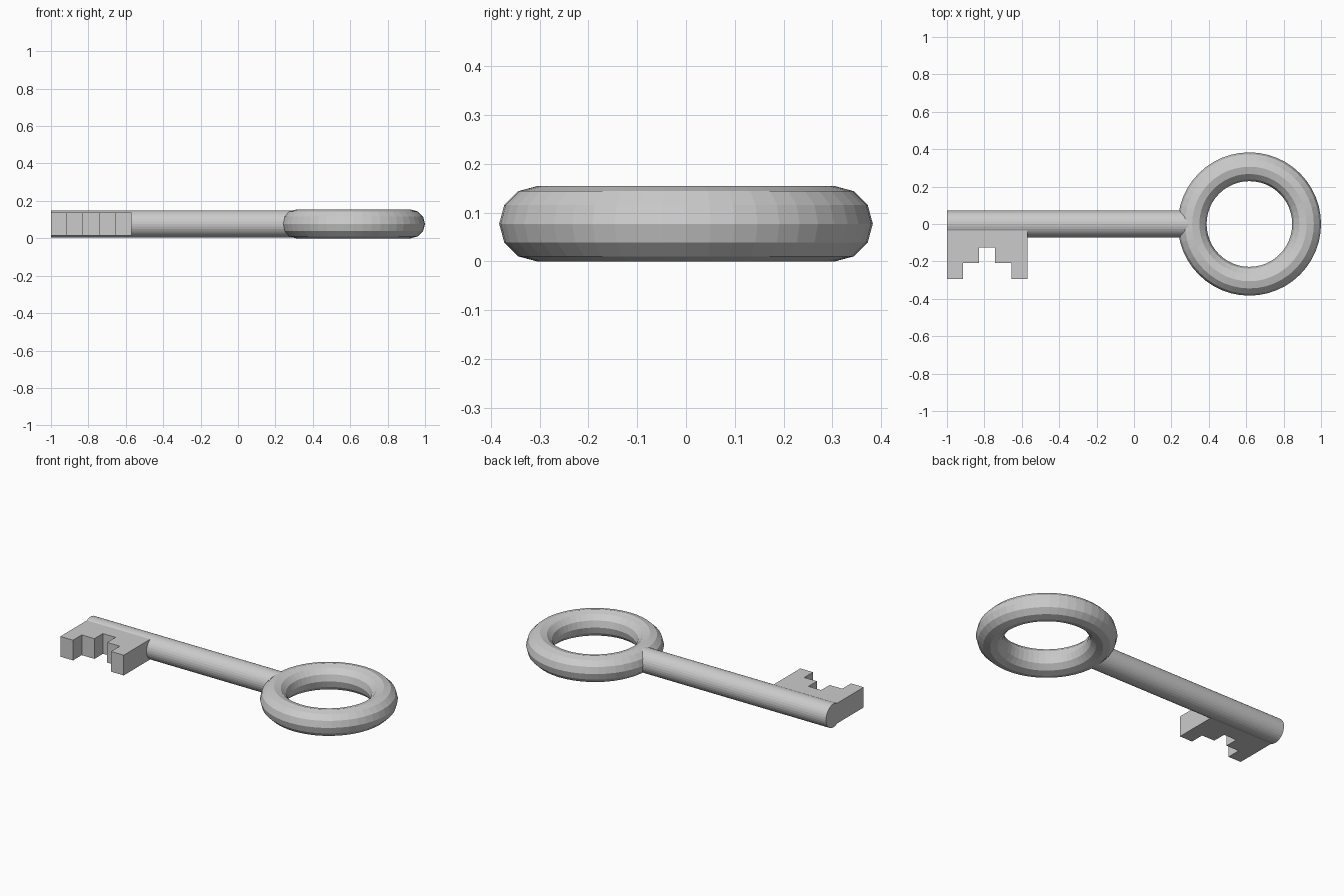
import bpy, bmesh
from math import cos, sin, tau, pi

if "Cube" in bpy.data.objects:
    bpy.data.objects.remove(bpy.data.objects["Cube"])

MID = 0.077  # height of the key's centre plane


def make_object(name, bm):
    bmesh.ops.recalc_face_normals(bm, faces=bm.faces[:])
    mesh = bpy.data.meshes.new(name)
    bm.to_mesh(mesh)
    bm.free()
    obj = bpy.data.objects.new(name, mesh)
    bpy.context.collection.objects.link(obj)
    return obj


# Ring handle: flat-faced torus
bpy.ops.mesh.primitive_torus_add(major_radius=0.306, minor_radius=0.077,
                                 major_segments=48, minor_segments=12,
                                 location=(0.617, 0, MID))
bpy.context.object.name = "ring_handle"

# Shaft: round bar running from the tip into the ring
x0, x1 = -1.0, 0.305
bpy.ops.mesh.primitive_cylinder_add(vertices=32, radius=0.072, depth=x1 - x0,
                                    location=((x0 + x1) / 2, 0, MID),
                                    rotation=(0, pi / 2, 0))
bpy.context.object.name = "shaft"

# Key bit: stepped, symmetrical tooth outline extruded through the thickness
half = [(-0.215, -0.03), (-0.215, -0.293), (-0.129, -0.293),
        (-0.129, -0.208), (-0.043, -0.208), (-0.043, -0.126)]
outline = half + [(-x, y) for x, y in reversed(half)]
HALF_THICK = 0.062
bm = bmesh.new()
face = bm.faces.new([bm.verts.new((x - 0.785, y, MID - HALF_THICK)) for x, y in outline])
ext = bmesh.ops.extrude_face_region(bm, geom=[face])
bmesh.ops.translate(bm, vec=(0, 0, 2 * HALF_THICK),
                    verts=[v for v in ext["geom"] if isinstance(v, bmesh.types.BMVert)])
make_object("key_bit", bm)
